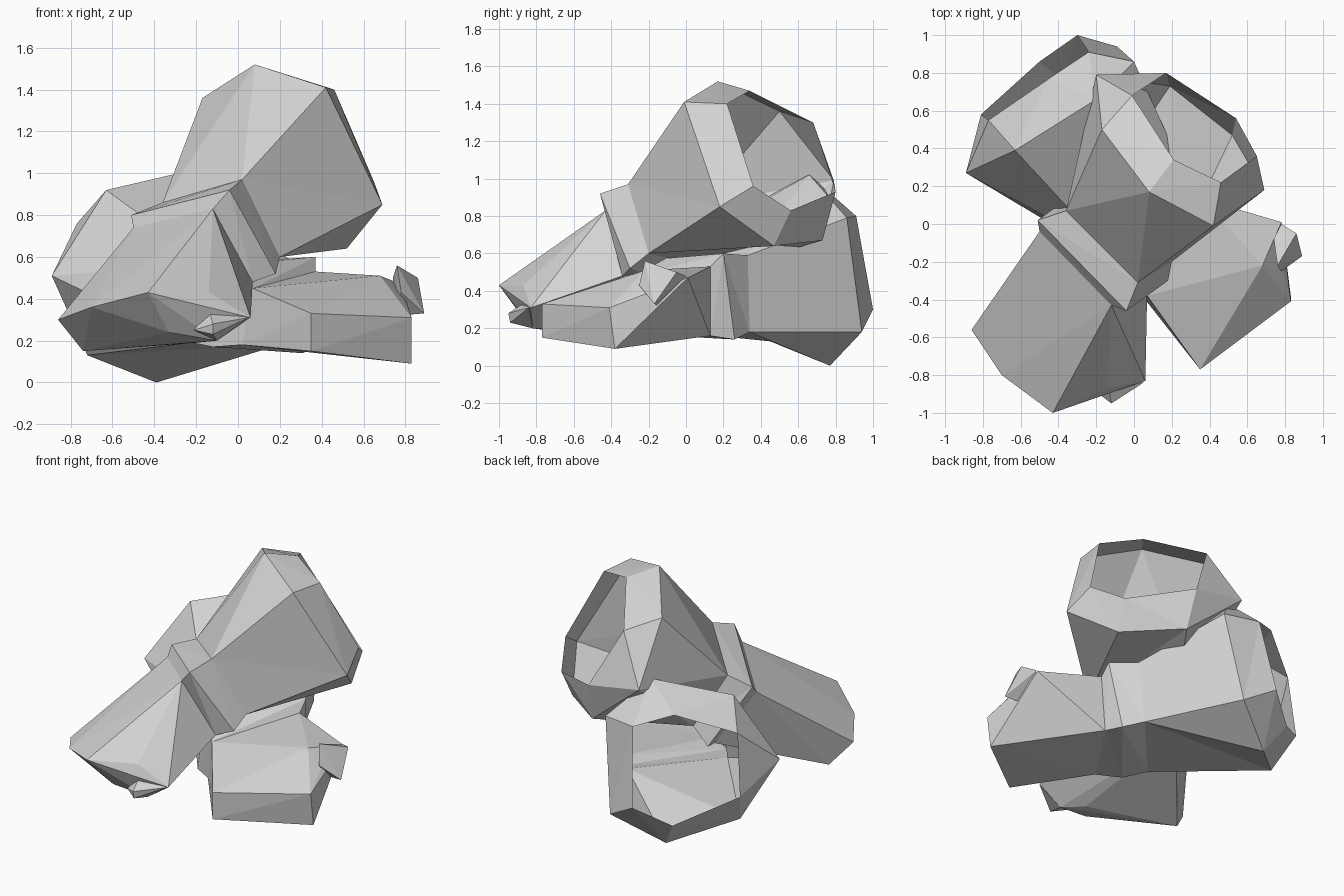
import bpy, bmesh, math
from mathutils import Vector

grey = bpy.data.materials.new("plain_grey")
grey.diffuse_color = (0.65, 0.65, 0.65, 1)


def finish(name, bm):
    bmesh.ops.recalc_face_normals(bm, faces=bm.faces[:])
    mesh = bpy.data.meshes.new(name)
    bm.to_mesh(mesh)
    bm.free()
    mesh.materials.append(grey)
    bpy.context.collection.objects.link(bpy.data.objects.new(name, mesh))


def hull(name, points, opening=()):
    """Faceted solid around a few corner points, left open at one ring."""
    bm = bmesh.new()
    verts = [bm.verts.new(p) for p in list(opening) + list(points)]
    ring = set(verts[:len(opening)])
    bmesh.ops.convex_hull(bm, input=bm.verts[:])
    caps = [f for f in bm.faces if all(v in ring for v in f.verts)]
    bmesh.ops.delete(bm, geom=caps, context='FACES')
    loose = [v for v in bm.verts if not v.link_faces]
    bmesh.ops.delete(bm, geom=loose, context='VERTS')
    bmesh.ops.dissolve_limit(bm, angle_limit=math.radians(2),
                             verts=bm.verts[:], edges=bm.edges[:])
    finish(name, bm)


def cuff(name, rings, axis):
    """Open thin shell through rings with differing corner counts."""
    axis = Vector(axis).normalized()
    side = axis.orthogonal().normalized()
    up = axis.cross(side)
    bm = bmesh.new()
    loops = []
    for ring in rings:
        c = sum((Vector(p) for p in ring), Vector()) / len(ring)
        items = []
        for p in ring:
            d = Vector(p) - c
            items.append((math.atan2(d.dot(up), d.dot(side)), bm.verts.new(p)))
        items.sort(key=lambda t: t[0])
        loops.append(items)
    for a, b in zip(loops, loops[1:]):
        n, m, i, j = len(a), len(b), 0, 0
        while i < n or j < m:
            na = a[(i + 1) % n][0] + (math.tau if i + 1 >= n else 0)
            nb = b[(j + 1) % m][0] + (math.tau if j + 1 >= m else 0)
            va, vb = a[i % n][1], b[j % m][1]
            if j >= m or (i < n and na <= nb):
                bm.faces.new((va, vb, a[(i + 1) % n][1]))
                i += 1
            else:
                bm.faces.new((va, vb, b[(j + 1) % m][1]))
                j += 1
    finish(name, bm)


# upper glove: rings are wrist, band front, band back, flare, rim
upper_wrist = [(-0.12, -0.43, 0.83), (-0.50, -0.04, 0.74), (-0.27, 0.08, 0.38), (0.07, -0.34, 0.48)]
cuff("upper_cuff", [
    upper_wrist,
    [(-0.04, -0.46, 0.92), (-0.51, 0.02, 0.80), (-0.29, 0.18, 0.40), (0.18, -0.30, 0.52)],
    [(0.02, -0.31, 0.97), (-0.36, 0.07, 0.86), (-0.18, 0.18, 0.51), (0.20, -0.20, 0.60)],
    [(0.42, -0.01, 1.41), (0.08, 0.17, 1.52), (-0.17, 0.50, 1.36), (-0.20, 0.79, 0.99),
     (0.19, 0.73, 0.67), (0.52, 0.47, 0.64), (0.69, 0.18, 0.85)],
    [(0.46, 0.22, 1.40), (0.21, 0.34, 1.47), (-0.01, 0.68, 1.30), (0.17, 0.80, 0.93),
     (0.54, 0.56, 0.83), (0.65, 0.36, 0.96)]],
    (0.5, 0.65, 0.55))
hull("upper_hand",
     [(-0.43, -1.0, 0.43), (-0.70, -0.80, 0.36), (-0.86, -0.56, 0.30), (-0.74, -0.47, 0.15),
      (-0.33, -0.86, 0.24), (-0.14, -0.87, 0.43), (-0.20, -0.70, 0.19),
      (0.06, -0.83, 0.31), (-0.10, -0.82, 0.20)], upper_wrist)
hull("upper_thumb_tip",
     [(-0.14, -0.83, 0.36), (0.05, -0.84, 0.31), (-0.12, -0.95, 0.28), (-0.21, -0.88, 0.25),
      (-0.10, -0.82, 0.20), (-0.12, -0.94, 0.23)])

# lower glove: same ring order, cuff to the back left, hand to the front right
lower_wrist = [(0.37, 0.13, 0.53), (0.34, 0.13, 0.16), (0.02, -0.35, 0.18), (0.07, -0.38, 0.45)]
cuff("lower_cuff", [
    lower_wrist,
    [(0.37, 0.20, 0.60), (0.31, 0.26, 0.14), (-0.12, -0.26, 0.17), (-0.05, -0.28, 0.56)],
    [(0.24, 0.33, 0.59), (0.20, 0.34, 0.18), (-0.22, -0.13, 0.19), (-0.15, -0.13, 0.57)],
    [(-0.89, 0.27, 0.51), (-0.63, 0.39, 0.92), (-0.20, 0.66, 1.02), (0.0, 0.86, 0.79),
     (-0.09, 0.94, 0.18), (-0.39, 0.77, 0.0), (-0.72, 0.45, 0.13)],
    [(-0.77, 0.55, 0.76), (-0.45, 0.77, 0.88), (-0.24, 0.91, 0.80), (-0.30, 1.0, 0.30),
     (-0.50, 0.86, 0.18), (-0.81, 0.58, 0.35)]],
    (-0.67, 0.73, 0.13))
hull("lower_hand",
     [(0.35, -0.77, 0.33), (0.35, -0.77, 0.15), (0.83, -0.38, 0.09), (0.83, -0.41, 0.31),
      (0.68, -0.22, 0.51), (0.79, -0.24, 0.40), (0.78, 0.01, 0.47), (0.80, -0.18, 0.30)],
     lower_wrist)
hull("lower_thumb_tip",
     [(0.76, -0.22, 0.56), (0.74, -0.08, 0.50), (0.78, 0.0, 0.48), (0.86, -0.05, 0.50),
      (0.89, -0.17, 0.33), (0.78, -0.25, 0.43), (0.76, -0.15, 0.32)])
